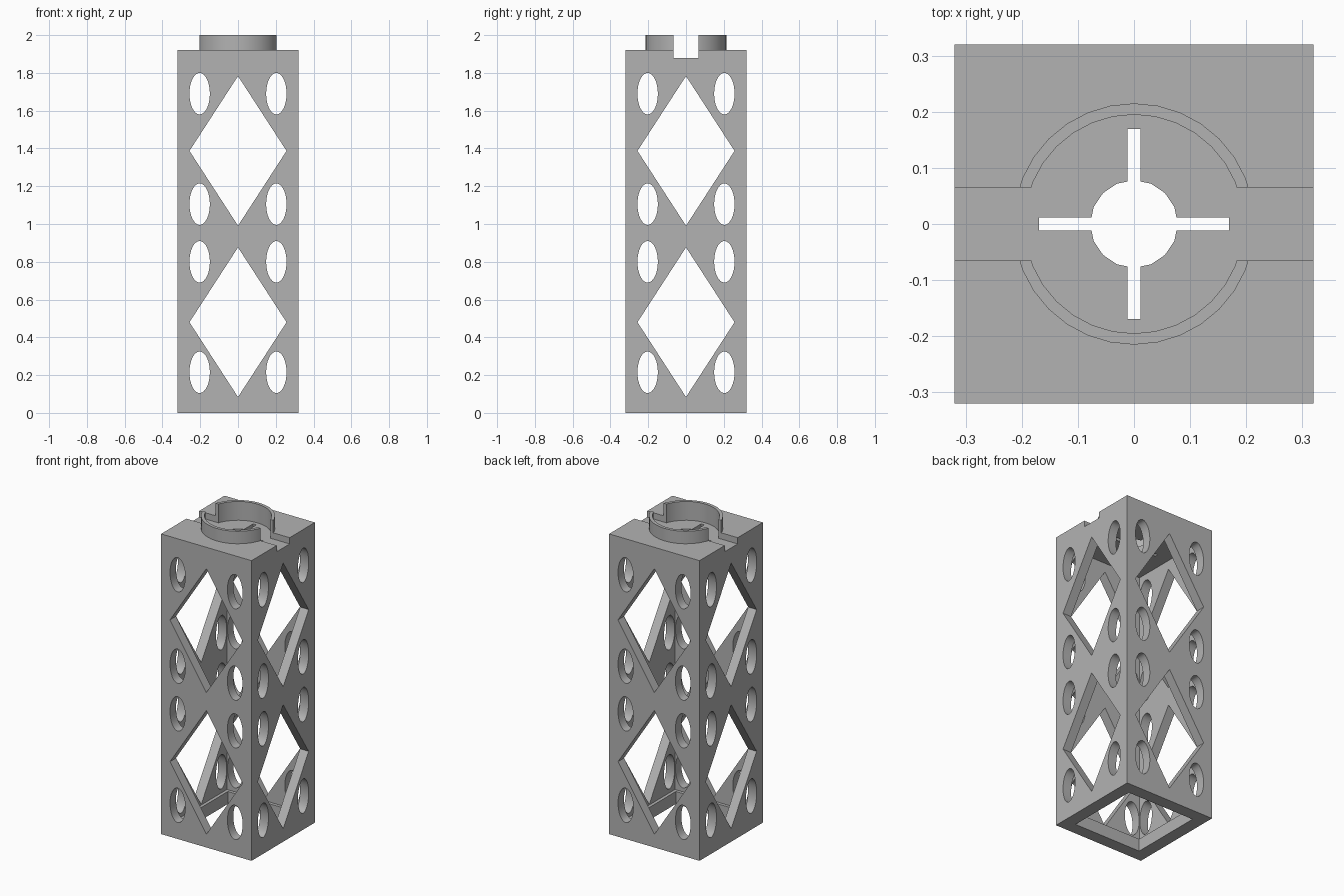
import bpy, bmesh, math
from mathutils import Matrix

old = bpy.data.objects.get("Cube")
if old:
    bpy.data.objects.remove(old, do_unlink=True)

grey = bpy.data.materials.new("plain grey")
grey.use_nodes = True
colour = (0.45, 0.45, 0.45, 1)
grey.diffuse_color = colour
grey.node_tree.nodes["Principled BSDF"].inputs["Base Color"].default_value = colour

HALF = 0.32       # half width of the tower
TOP = 1.92        # top of the square body
FLOOR = 1.88      # floor of the recess and channel


def add_box(bm, hx, hy, z0, z1):
    m = Matrix.Translation((0, 0, (z0 + z1) / 2)) @ Matrix.Diagonal((2 * hx, 2 * hy, z1 - z0, 1))
    bmesh.ops.create_cube(bm, size=1, matrix=m)


def add_cylinder(bm, r, z0, z1, sides):
    bmesh.ops.create_cone(bm, cap_ends=True, segments=sides, radius1=r, radius2=r,
                          depth=z1 - z0, matrix=Matrix.Translation((0, 0, (z0 + z1) / 2)))


def add_opening(bm, x, z, rx, rz, sides):
    """Prism running right through the tower from front to back."""
    m = (Matrix.Translation((x, 0, z)) @ Matrix.Diagonal((rx, 1, rz, 1))
         @ Matrix.Rotation(math.pi / 2, 4, 'X'))
    bmesh.ops.create_cone(bm, cap_ends=True, segments=sides, radius1=1, radius2=1,
                          depth=1, matrix=m)


def make(name, builder, *args):
    bm = bmesh.new()
    builder(bm, *args)
    bmesh.ops.recalc_face_normals(bm, faces=bm.faces)
    mesh = bpy.data.meshes.new(name)
    bm.to_mesh(mesh)
    bm.free()
    mesh.materials.append(grey)
    ob = bpy.data.objects.new(name, mesh)
    bpy.context.collection.objects.link(ob)
    return ob


def combine(target, tool, operation='DIFFERENCE'):
    tool.hide_render = True
    mod = target.modifiers.new("combine", 'BOOLEAN')
    mod.operation = operation
    mod.solver = 'EXACT'
    mod.object = tool
    bpy.context.view_layer.objects.active = target
    bpy.ops.object.modifier_apply(modifier=mod.name)
    bpy.data.objects.remove(tool, do_unlink=True)


def side_openings(bm):
    # two diamonds, each with a round hole at every corner
    for z in (0.48, 1.387):
        add_opening(bm, 0, z, 0.257, 0.396, 4)
    for z in (0.215, 0.80, 1.105, 1.69):
        for x in (-0.203, 0.203):
            add_opening(bm, x, z, 0.054, 0.11, 32)


# square tower with a round collar on top
tower = make("lattice_tower", add_box, HALF, HALF, 0, TOP)
combine(tower, make("collar", add_cylinder, 0.215, TOP - 0.02, 2.0, 32), 'UNION')

# hollow inside, with a narrower lip round the bottom opening
combine(tower, make("cavity", add_box, 0.26, 0.26, 0.08, 1.84))
combine(tower, make("bottom_opening", add_box, 0.24, 0.24, -0.1, 0.2))

# recess inside the collar and the channel across the top
combine(tower, make("recess", add_cylinder, 0.195, FLOOR, 2.1, 32))
combine(tower, make("channel", add_box, 0.5, 0.065, FLOOR, 2.1))

# centre hole with four slots
combine(tower, make("centre_hole", add_cylinder, 0.078, 1.7, 2.2, 16))
combine(tower, make("slot_x", add_box, 0.169, 0.0115, 1.7, 2.2))
combine(tower, make("slot_y", add_box, 0.0115, 0.169, 1.7, 2.2))

# openings through both pairs of walls
for turn in (0, math.pi / 2):
    cutter = make("openings", side_openings)
    cutter.data.transform(Matrix.Rotation(turn, 4, 'Z'))
    combine(tower, cutter)

bpy.ops.object.select_all(action='DESELECT')
tower.select_set(True)
bpy.context.view_layer.objects.active = tower
bpy.ops.object.shade_smooth_by_angle(angle=math.radians(30))
